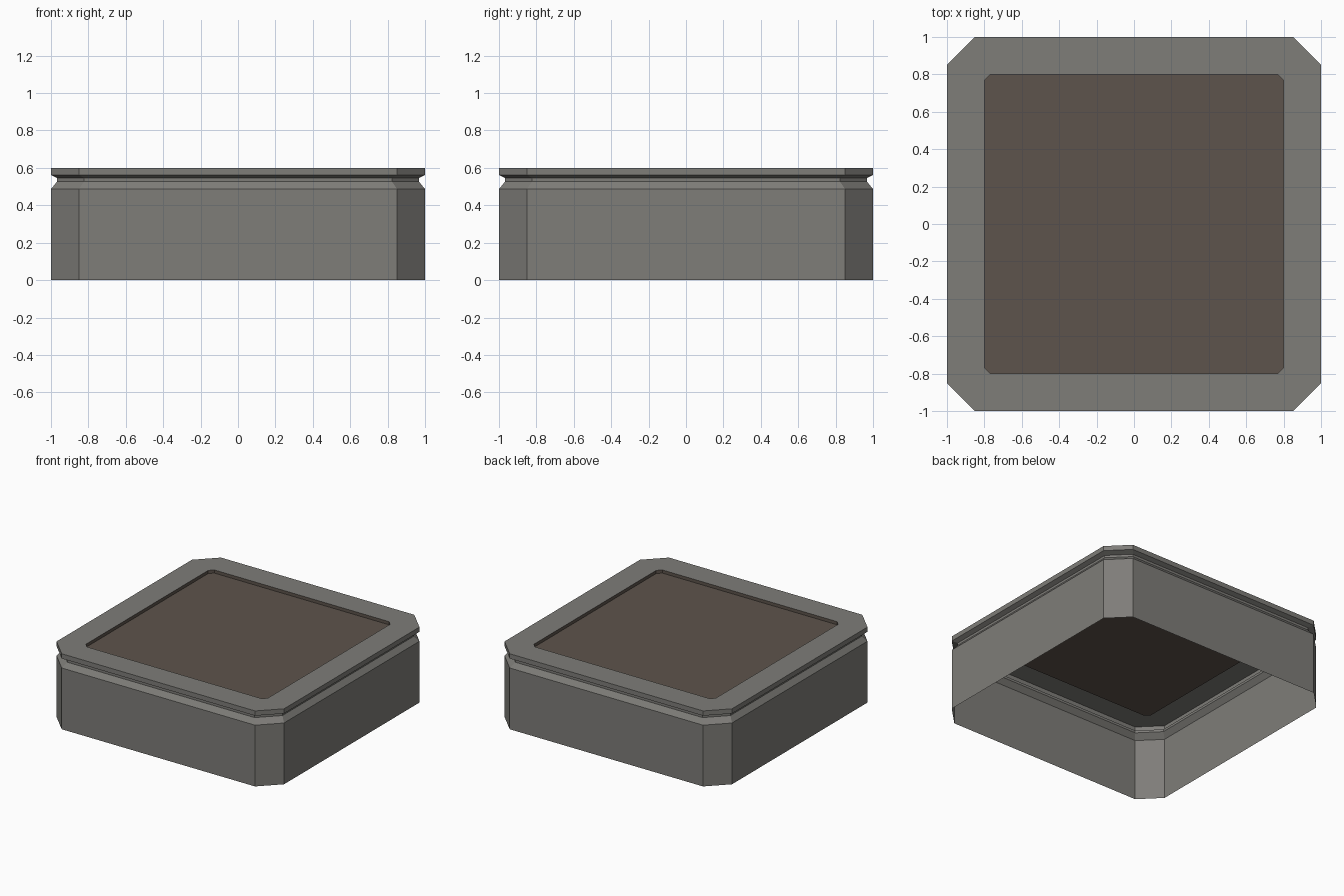
import bpy
import bmesh

if "Cube" in bpy.data.objects:
    bpy.data.objects.remove(bpy.data.objects["Cube"])


def material(name, rgb):
    m = bpy.data.materials.new(name)
    m.diffuse_color = (*rgb, 1.0)
    m.use_nodes = True
    m.node_tree.nodes["Principled BSDF"].inputs["Base Color"].default_value = m.diffuse_color
    return m


STONE = material("warm grey stone", (0.21, 0.205, 0.19))
EARTH = material("dark brown earth", (0.11, 0.088, 0.072))


def octagon(bm, r, c, z):
    """Ring of a square with half width r whose corners are cut at c."""
    pts = [(r, -c), (r, c), (c, r), (-c, r), (-r, c), (-r, -c), (-c, -r), (c, -r)]
    return [bm.verts.new((x, y, z)) for x, y in pts]


def build(name, profile, mat, cap=False):
    """Open sheet through stacked octagon rings, optionally capped at the last."""
    bm = bmesh.new()
    rings = [octagon(bm, *p) for p in profile]
    for a, b in zip(rings, rings[1:]):
        for i in range(8):
            j = (i + 1) % 8
            bm.faces.new((a[i], a[j], b[j], b[i]))
    if cap:
        bm.faces.new(rings[-1])
    mesh = bpy.data.meshes.new(name)
    bm.to_mesh(mesh)
    bm.free()
    mesh.materials.append(mat)
    ob = bpy.data.objects.new(name, mesh)
    bpy.context.collection.objects.link(ob)
    return ob


# Hollow outer wall with a groove under the lip, then the flat top border
build("planter_wall", [
    (1.0, 0.85, 0.0),
    (1.0, 0.85, 0.487),
    (0.967, 0.823, 0.527),
    (0.967, 0.823, 0.546),
    (1.0, 0.85, 0.562),
    (1.0, 0.85, 0.6),
    (0.8, 0.768, 0.6),
], STONE)

# Shallow recessed panel inside the border
build("recessed_panel", [
    (0.8, 0.768, 0.6),
    (0.8, 0.768, 0.575),
], EARTH, cap=True)
